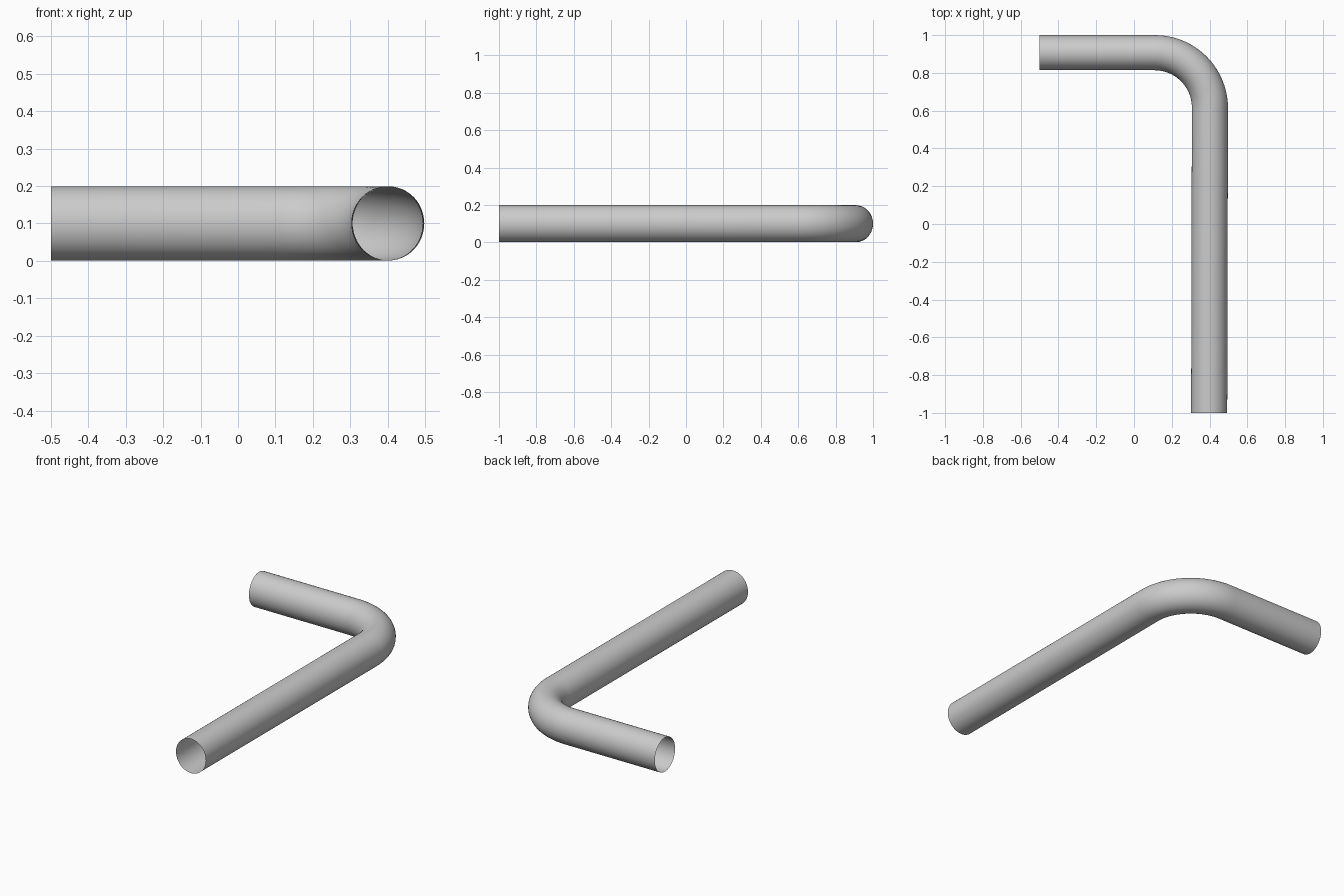
import bpy, bmesh, math
from mathutils import Vector

cube = bpy.data.objects.get("Cube")
if cube:
    bpy.data.objects.remove(cube, do_unlink=True)

SIDES = 48
BEND_STEPS = 20
HALF_HEIGHT = 0.099
BEND_CENTRE = Vector((0.11, 0.615, 0.1))
BEND_RADIUS = 0.292

# Plain grey metal
grey = bpy.data.materials.new("grey_metal")
grey.use_nodes = True
colour = (0.6, 0.6, 0.6, 1)
grey.diffuse_color = colour
grey.node_tree.nodes["Principled BSDF"].inputs["Base Color"].default_value = colour

# Path stations: centre, outward direction across the pipe, half width
stations = [(Vector((0.398, -1, 0.1)), Vector((1, 0, 0)), 0.0955),
            (Vector((0.400, -0.2, 0.1)), Vector((1, 0, 0)), 0.0955)]
for i in range(BEND_STEPS + 1):
    t = i / BEND_STEPS
    angle = t * math.pi / 2
    out = Vector((math.cos(angle), math.sin(angle), 0))
    stations.append((BEND_CENTRE + out * BEND_RADIUS, out, 0.0955 - 0.0025 * t))
stations.append((Vector((-0.5, 0.907, 0.1)), Vector((0, 1, 0)), 0.093))

# Open, thin-walled tube swept along the path
bm = bmesh.new()
rings = []
for centre, out, half_width in stations:
    ring = []
    for k in range(SIDES):
        a = 2 * math.pi * k / SIDES
        offset = out * half_width * math.cos(a) + Vector((0, 0, HALF_HEIGHT * math.sin(a)))
        ring.append(bm.verts.new(centre + offset))
    rings.append(ring)
for near, far in zip(rings, rings[1:]):
    for k in range(SIDES):
        n = (k + 1) % SIDES
        bm.faces.new((near[n], near[k], far[k], far[n]))
for face in bm.faces:
    face.smooth = True
# Point the normals away from the pipe's centreline
first = bm.faces[:][0]
first.normal_update()
if first.normal.dot(stations[0][1]) < 0:
    bmesh.ops.reverse_faces(bm, faces=bm.faces[:])

mesh = bpy.data.meshes.new("bent_pipe")
bm.to_mesh(mesh)
bm.free()
mesh.materials.append(grey)
pipe = bpy.data.objects.new("bent_pipe", mesh)
bpy.context.collection.objects.link(pipe)
